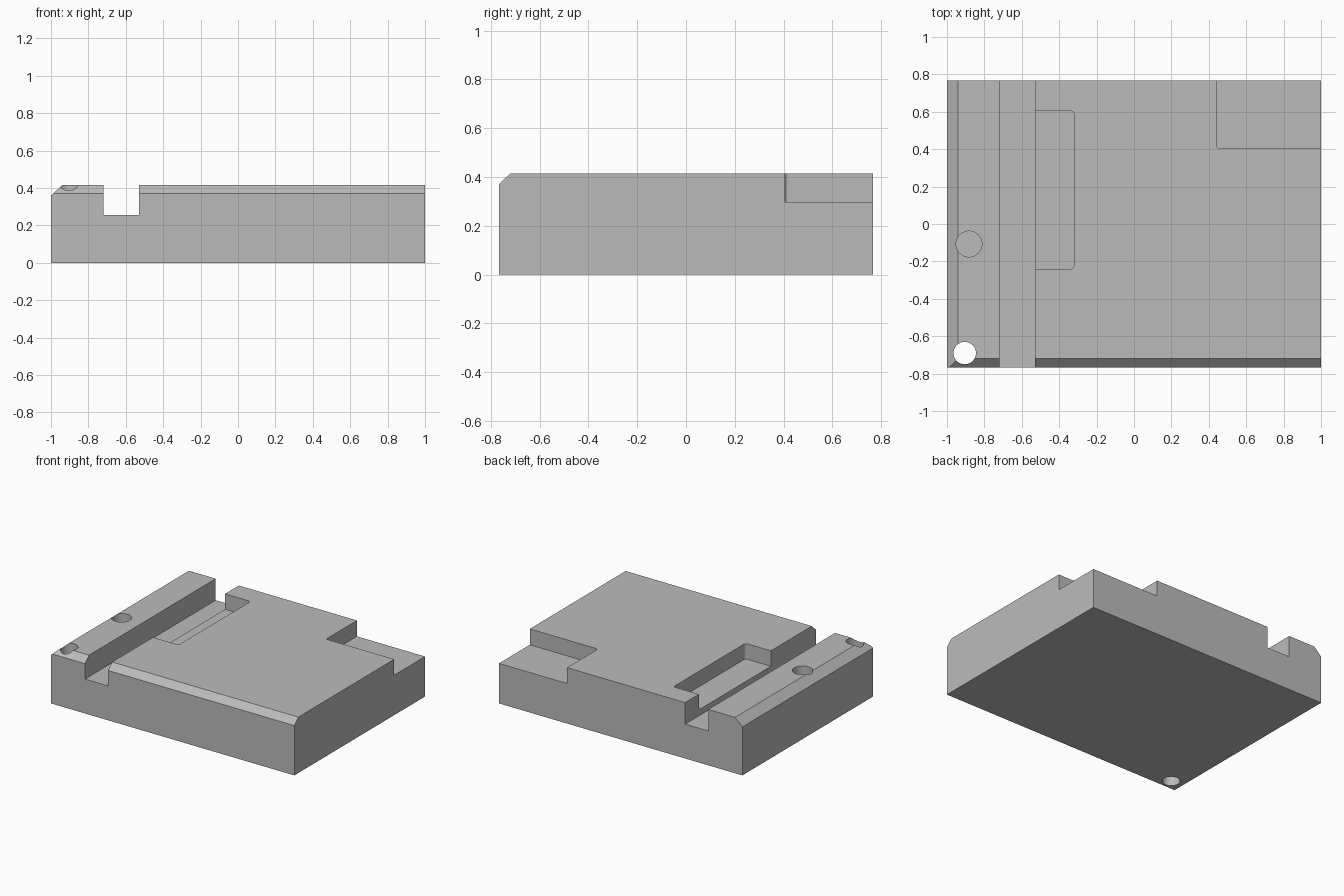
import bpy
import bmesh
import math
from mathutils import Vector

default = bpy.data.objects.get("Cube")
if default:
    bpy.data.objects.remove(default, do_unlink=True)

# Main dimensions
HALF_X, HALF_Y, HEIGHT = 1.0, 0.767, 0.415
GROOVE_LEFT, GROOVE_RIGHT = -0.72, -0.53

grey = bpy.data.materials.new("machined grey")
grey.use_nodes = True
grey.diffuse_color = (0.5, 0.5, 0.5, 1)
grey.node_tree.nodes["Principled BSDF"].inputs["Base Color"].default_value = grey.diffuse_color


def finish(name, bm):
    bmesh.ops.recalc_face_normals(bm, faces=bm.faces)
    mesh = bpy.data.meshes.new(name)
    bm.to_mesh(mesh)
    bm.free()
    obj = bpy.data.objects.new(name, mesh)
    bpy.context.collection.objects.link(obj)
    mesh.materials.append(grey)
    return obj


def prism(name, points, direction):
    """Extrude a closed outline of 3D points."""
    bm = bmesh.new()
    face = bm.faces.new([bm.verts.new(p) for p in points])
    grown = bmesh.ops.extrude_face_region(bm, geom=[face])["geom"]
    bmesh.ops.translate(bm, vec=Vector(direction),
                        verts=[v for v in grown if isinstance(v, bmesh.types.BMVert)])
    return finish(name, bm)


def box(name, low, high, radius=0):
    """Box between two corners, optionally with rounded upright edges."""
    low, high = Vector(low), Vector(high)
    bm = bmesh.new()
    bmesh.ops.create_cube(bm, size=1)
    for v in bm.verts:
        v.co = [(low[i] + high[i]) / 2 + v.co[i] * (high[i] - low[i]) for i in range(3)]
    if radius:
        upright = [e for e in bm.edges if abs(e.verts[0].co.z - e.verts[1].co.z) > 0.01]
        bmesh.ops.bevel(bm, geom=upright, offset=radius, segments=5,
                        profile=0.5, affect='EDGES')
    return finish(name, bm)


def cylinder(name, x, y, radius, bottom):
    points = [(x + radius * math.cos(a), y + radius * math.sin(a), bottom)
              for a in (math.tau * i / 48 for i in range(48))]
    return prism(name, points, (0, 0, 1))


# Block with its sloped front edge
block = prism("base_block", [
    (-HALF_X, -HALF_Y, 0), (-HALF_X, HALF_Y, 0), (-HALF_X, HALF_Y, HEIGHT),
    (-HALF_X, -0.72, HEIGHT), (-HALF_X, -HALF_Y, 0.37)], (2 * HALF_X, 0, 0))

# Cutters: side slope, groove, side pocket, corner step, holes
cutters = [
    prism("side_slope_cutter", [(-1.06, -1, 0.305), (-0.88, -1, 0.47), (-1.06, -1, 0.47)], (0, 2, 0)),
    box("groove_cutter", (GROOVE_LEFT, -1, 0.255), (GROOVE_RIGHT, 1, 1)),
    box("pocket_cutter", (-0.6, -0.24, 0.3), (-0.32, 0.605, 1), 0.02),
    box("corner_step_cutter", (0.44, 0.405, 0.297), (1.3, 1.2, 1), 0.015),
    cylinder("through_hole_cutter", -0.905, -0.69, 0.06, -0.1),
    cylinder("blind_hole_cutter", -0.882, -0.107, 0.069, 0.215),
]

bpy.ops.object.select_all(action='DESELECT')
block.select_set(True)
bpy.context.view_layer.objects.active = block
for cutter in cutters:
    cutter.hide_render = True
    mod = block.modifiers.new(cutter.name, 'BOOLEAN')
    mod.operation = 'DIFFERENCE'
    mod.solver = 'EXACT'
    mod.object = cutter
    bpy.ops.object.modifier_apply(modifier=mod.name)
    bpy.data.objects.remove(cutter, do_unlink=True)

bpy.ops.object.shade_smooth_by_angle(angle=math.radians(30))
